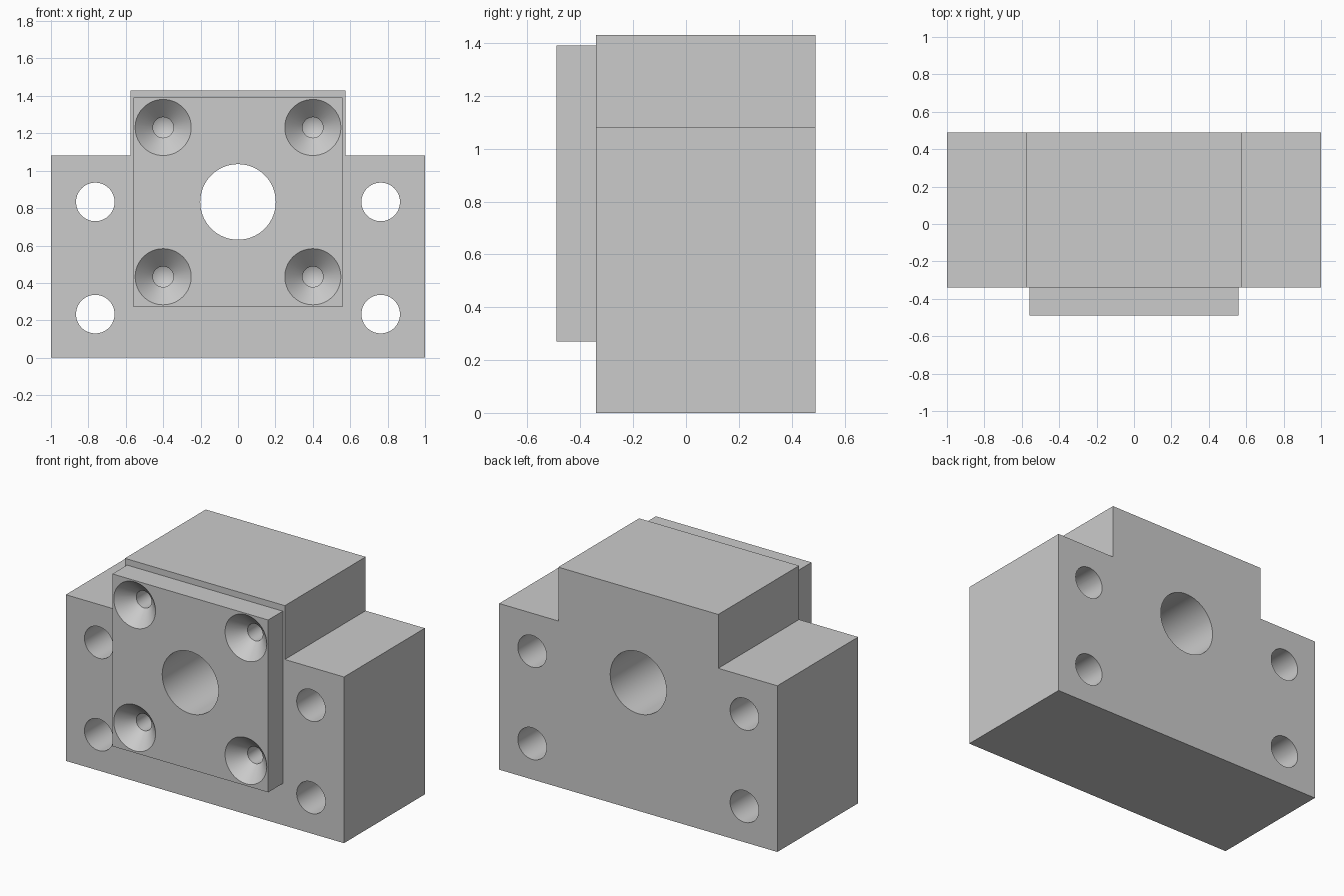
import bpy
import bmesh
import math

SEGMENTS = 64
FRONT, JOINT, BACK = -0.49, -0.34, 0.49

if "Cube" in bpy.data.objects:
    bpy.data.objects.remove(bpy.data.objects["Cube"], do_unlink=True)

grey = bpy.data.materials.new("machined_grey")
grey.use_nodes = True
colour = (0.6, 0.6, 0.6, 1)
grey.diffuse_color = colour
grey.node_tree.nodes["Principled BSDF"].inputs["Base Color"].default_value = colour


def make_object(name, bm):
    bmesh.ops.recalc_face_normals(bm, faces=bm.faces)
    mesh = bpy.data.meshes.new(name)
    bm.to_mesh(mesh)
    bm.free()
    mesh.materials.append(grey)
    obj = bpy.data.objects.new(name, mesh)
    bpy.context.collection.objects.link(obj)
    return obj


def extrude_outline(name, outline, y0, y1):
    """Extrude an x-z outline from y0 to y1."""
    bm = bmesh.new()
    face = bm.faces.new([bm.verts.new((x, y0, z)) for x, z in outline])
    out = bmesh.ops.extrude_face_region(bm, geom=[face])
    moved = [v for v in out["geom"] if isinstance(v, bmesh.types.BMVert)]
    bmesh.ops.translate(bm, vec=(0, y1 - y0, 0), verts=moved)
    return make_object(name, bm)


def turned_cutter(name, x, z, profile):
    """Closed solid of revolution about a y axis; profile is (radius, y)."""
    bm = bmesh.new()
    rings = []
    for r, y in profile:
        if r == 0:
            rings.append([bm.verts.new((x, y, z))] * SEGMENTS)
        else:
            angles = [math.tau * i / SEGMENTS for i in range(SEGMENTS)]
            rings.append([bm.verts.new((x + r * math.cos(a), y, z + r * math.sin(a)))
                          for a in angles])
    for near, far in zip(rings, rings[1:]):
        for i in range(SEGMENTS):
            j = (i + 1) % SEGMENTS
            corners = dict.fromkeys((near[i], near[j], far[j], far[i]))
            bm.faces.new(list(corners))
    for ring, (r, _) in zip((rings[0], rings[-1]), (profile[0], profile[-1])):
        if r:
            bm.faces.new(ring)
    cutter = make_object(name, bm)
    cutter.hide_render = True
    return cutter


def cut(target, cutters):
    bpy.ops.object.select_all(action='DESELECT')
    target.select_set(True)
    bpy.context.view_layer.objects.active = target
    for cutter in cutters:
        mod = target.modifiers.new(cutter.name, 'BOOLEAN')
        mod.operation = 'DIFFERENCE'
        mod.solver = 'EXACT'
        mod.object = cutter
        bpy.ops.object.modifier_apply(modifier=mod.name)
    bpy.ops.object.shade_smooth_by_angle(angle=math.radians(30))


# Stepped block and the raised plate on its front
right_half = [(1, 0), (1, 1.08), (0.575, 1.08), (0.575, 1.43)]
block = extrude_outline("stepped_block",
                        right_half + [(-x, z) for x, z in reversed(right_half)],
                        JOINT, BACK)
plate = extrude_outline("front_plate",
                        [(-0.56, 0.27), (0.56, 0.27), (0.56, 1.39), (-0.56, 1.39)],
                        FRONT, JOINT)

# Central bore and mounting holes run right through
bore = turned_cutter("bore_cutter", 0, 0.833, [(0.202, -0.6), (0.202, 0.6)])
mounts = [turned_cutter("mount_hole_cutter", x, z, [(0.103, -0.6), (0.103, 0.6)])
          for x in (-0.763, 0.763) for z in (0.233, 0.833)]

# Countersunk blind screw holes with a drill-point bottom
screw_profile = [(0.155, FRONT - 0.005), (0.055, FRONT + 0.095),
                 (0.055, 0.05), (0, 0.08)]
screws = [turned_cutter("screw_hole_cutter", x, z, screw_profile)
          for x in (-0.4, 0.4) for z in (0.433, 1.231)]

cut(block, [bore] + mounts + screws)
cut(plate, [bore] + screws)

for cutter in [bore] + mounts + screws:
    bpy.data.objects.remove(cutter, do_unlink=True)
